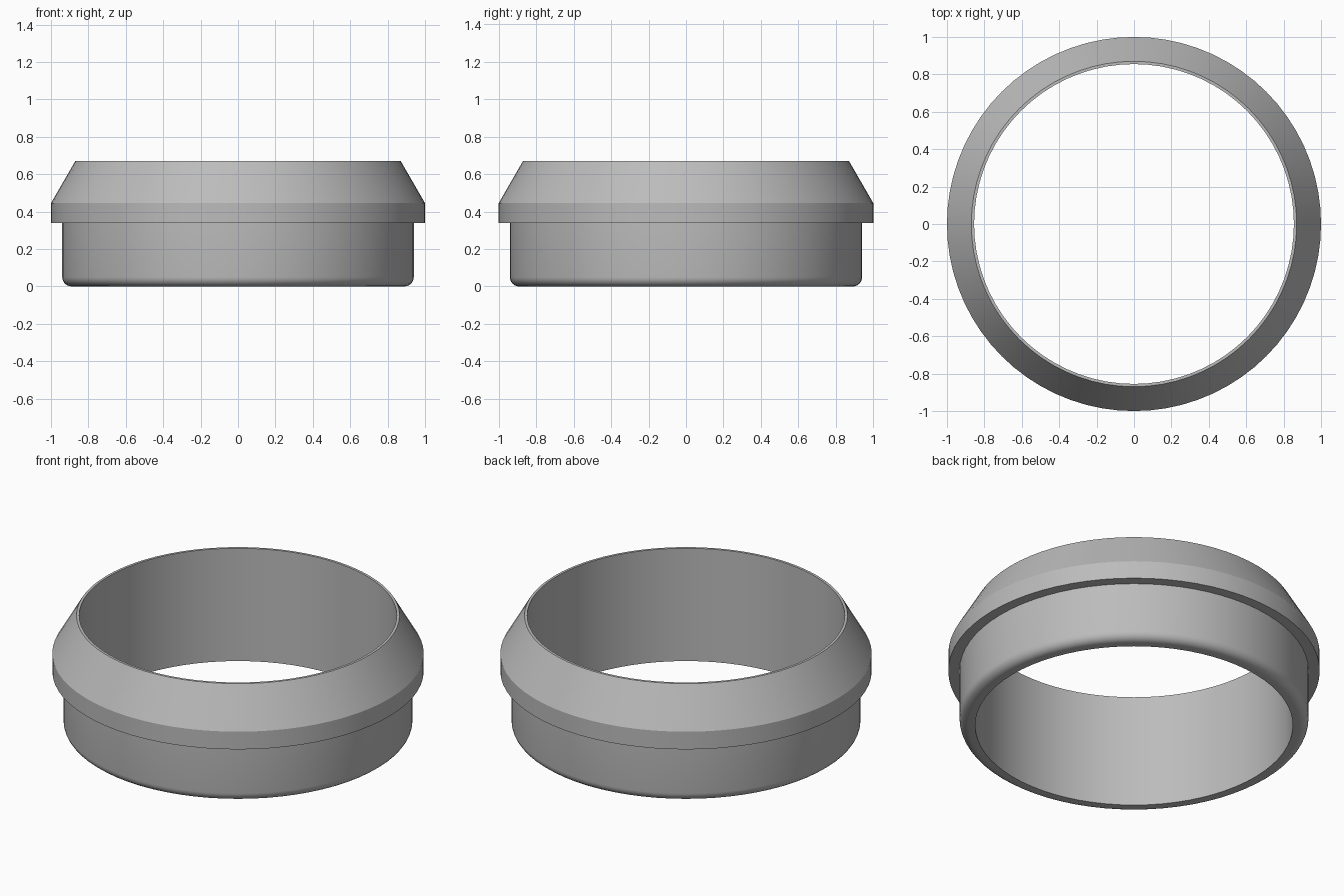
import bpy, bmesh, math
from mathutils import Matrix

cube = bpy.data.objects.get("Cube")
if cube:
    bpy.data.objects.remove(cube, do_unlink=True)

SEGMENTS = 72
BORE = 0.855       # inner radius
BODY = 0.94        # outer radius of the lower sleeve
FILLET = 0.05      # rounding of the bottom outer edge

grey = bpy.data.materials.new("plain grey")
grey.use_nodes = True
colour = (0.5, 0.5, 0.5, 1)
grey.diffuse_color = colour
grey.node_tree.nodes["Principled BSDF"].inputs["Base Color"].default_value = colour

# Closed cross-section (radius, height): bore, rounded sleeve, collar, tapered top
profile = [(BORE, 0.0)]
for i in range(7):
    a = math.radians(-90 + 15 * i)
    profile.append((BODY - FILLET + FILLET * math.cos(a), FILLET + FILLET * math.sin(a)))
profile += [(BODY, 0.34), (1.0, 0.34), (1.0, 0.445), (0.87, 0.67), (BORE, 0.67)]

# Revolve the section into a ring
bm = bmesh.new()
rings = []
for s in range(SEGMENTS):
    turn = Matrix.Rotation(math.tau * s / SEGMENTS, 3, "Z")
    rings.append([bm.verts.new(turn @ bm.verts.new((r, 0, z)).co) for r, z in profile])
bmesh.ops.delete(bm, geom=[v for v in bm.verts if v not in {w for ring in rings for w in ring}],
                 context="VERTS")
n = len(profile)
for s in range(SEGMENTS):
    a, b = rings[s], rings[(s + 1) % SEGMENTS]
    for i in range(n):
        j = (i + 1) % n
        bm.faces.new((a[i], b[i], b[j], a[j]))
bmesh.ops.recalc_face_normals(bm, faces=bm.faces)

mesh = bpy.data.meshes.new("collar_ring")
bm.to_mesh(mesh)
bm.free()
mesh.materials.append(grey)
ring = bpy.data.objects.new("collar_ring", mesh)
bpy.context.collection.objects.link(ring)

# Smooth walls with crisp rims
bpy.ops.object.select_all(action="DESELECT")
ring.select_set(True)
bpy.context.view_layer.objects.active = ring
bpy.ops.object.shade_smooth_by_angle(angle=math.radians(28))
